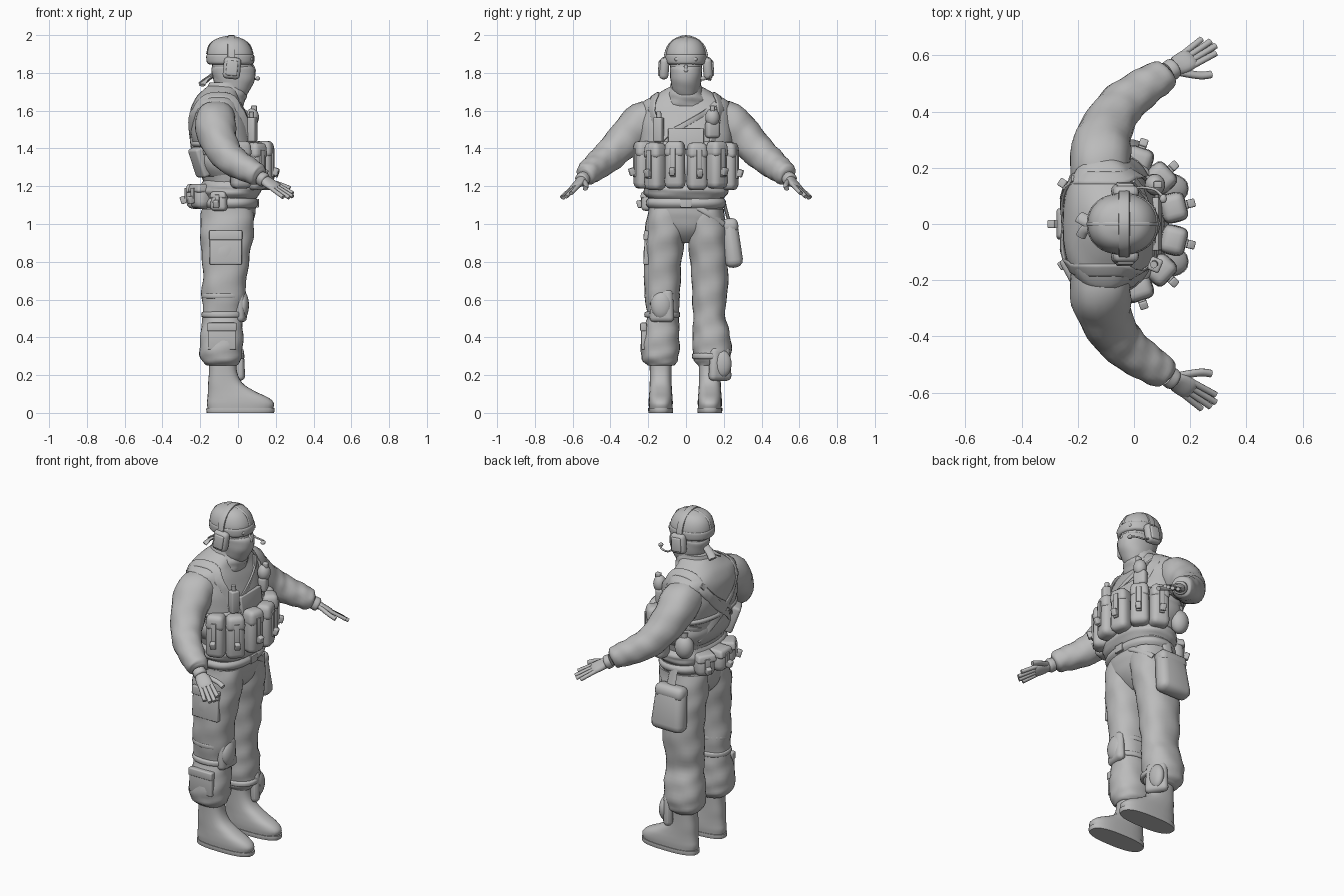
import bpy, bmesh, math
from mathutils import Vector, Matrix

if "Cube" in bpy.data.objects:
    bpy.data.objects.remove(bpy.data.objects["Cube"])

grey = bpy.data.materials.new("plain_grey")
grey.use_nodes = True
grey.diffuse_color = (0.5, 0.5, 0.5, 1)
grey.node_tree.nodes["Principled BSDF"].inputs["Base Color"].default_value = grey.diffuse_color


def finish(name, bm, angle=40):
    """Turn a bmesh into a smooth-shaded object with the grey material."""
    bmesh.ops.recalc_face_normals(bm, faces=bm.faces[:])
    mesh = bpy.data.meshes.new(name)
    bm.to_mesh(mesh)
    bm.free()
    mesh.materials.append(grey)
    mesh.polygons.foreach_set("use_smooth", [True] * len(mesh.polygons))
    mesh.set_sharp_from_angle(angle=math.radians(angle))
    obj = bpy.data.objects.new(name, mesh)
    bpy.context.scene.collection.objects.link(obj)


def spline(points, steps):
    """Catmull-Rom resampling of equal-length tuples."""
    pts = [Vector(p) for p in points]
    pts = [pts[0]] + pts + [pts[-1]]
    out = []
    for a, b, c, d in zip(pts, pts[1:], pts[2:], pts[3:]):
        for k in range(steps):
            t = k / steps
            out.append(b + (c - a) * (t / 2) + (a * 2 - b * 5 + c * 4 - d) * (t * t / 2)
                       + (b * 3 - a - c * 3 + d) * (t ** 3 / 2))
    return out + [pts[-1]]


def power(v, e):
    return math.copysign(abs(v) ** e, v)


def loft(name, rings, out=None, fold=0.0, square=2.2, sides=24, steps=4):
    """Skin rings (x, y, z, half a, half b); level rings, or square to the path if out is given."""
    rows = spline(rings, steps)
    bm = bmesh.new()
    loops = []
    for i, r in enumerate(rows):
        p = Vector(r[:3])
        u, v = Vector((1, 0, 0)), Vector((0, 1, 0))
        if out:
            t = (Vector(rows[min(i + 1, len(rows) - 1)][:3]) - Vector(rows[max(i - 1, 0)][:3])).normalized()
            n = out(p)
            v = (n - t * n.dot(t)).normalized()
            u = t.cross(v)
        loop = []
        for k in range(sides):
            th = math.tau * k / sides
            w = 1 + fold * (math.sin(2 * th + i * 1.3) + 0.7 * math.sin(5 * th - i * 0.9))
            loop.append(bm.verts.new(p + u * r[3] * w * power(math.cos(th), 2 / square)
                                     + v * r[4] * w * power(math.sin(th), 2 / square)))
        loops.append(loop)
    for a, b in zip(loops, loops[1:]):
        for k in range(sides):
            bm.faces.new((a[k], a[k - 1], b[k - 1], b[k]))
    bm.faces.new(loops[0])
    bm.faces.new(loops[-1])
    finish(name, bm, 55)


def column(name, rings, **kw):
    """Loft from (z, x, y, half a, half b) rows."""
    loft(name, [(x, y, z, a, b) for z, x, y, a, b in rings], **kw)


def tube(name, pts, a, b=None, out=None, **kw):
    up = out or (lambda p: Vector((0.1, 0.2, 1)))
    loft(name, [(*p, a, b or a) for p in pts], out=up, sides=10, **kw)


def box(name, pos, size, yaw=0, tilt=0, roll=0, bevel=0.2, taper=1.0):
    """Rounded box; taper scales the top."""
    bm = bmesh.new()
    bmesh.ops.create_cube(bm, size=1)
    for v in bm.verts:
        k = taper if v.co.z > 0 else 1
        v.co = Vector((v.co.x * size[0] * k, v.co.y * size[1] * k, v.co.z * size[2]))
    bmesh.ops.bevel(bm, geom=bm.edges[:], offset=bevel * min(size), segments=3, profile=0.5, affect='EDGES')
    turn = Matrix.Rotation(yaw, 4, 'Z') @ Matrix.Rotation(tilt, 4, 'Y') @ Matrix.Rotation(roll, 4, 'X')
    bm.transform(Matrix.Translation(pos) @ turn)
    finish(name, bm)


def ball(name, pos, size):
    bm = bmesh.new()
    bmesh.ops.create_uvsphere(bm, u_segments=20, v_segments=12, radius=1)
    bm.transform(Matrix.Translation(pos) @ Matrix.Diagonal((*size, 1)))
    finish(name, bm)


# Jacket
TORSO = [(0.9, -.06, 0, .06, .06), (.95, -.06, 0, .115, .13), (1.02, -.055, 0, .14, .185), (1.08, -.047, 0, .14, .197),
         (1.2, -.04, 0, .14, .205), (1.32, -.06, 0, .15, .23), (1.45, -.083, 0, .165, .25),
         (1.56, -.1, 0, .155, .245), (1.64, -.11, 0, .13, .232), (1.69, -.1, 0, .105, .15), (1.73, -.08, 0, .08, .08)]
column("jacket", TORSO, fold=.008, square=2.4, sides=36)


def on(deg, z, off=0.0):
    """Point on the jacket at an angle (0 = chest, 90 = left side) and height."""
    for lo, hi in zip(TORSO, TORSO[1:]):
        if lo[0] <= z <= hi[0]:
            break
    r = Vector(lo).lerp(Vector(hi), (z - lo[0]) / (hi[0] - lo[0]))
    c, s = math.cos(math.radians(deg)), math.sin(math.radians(deg))
    return Vector((r[1] + (r[3] + off) * power(c, .83), (r[4] + off) * power(s, .83), z))


def outward(p):
    return Vector((p.x + .09, p.y, (p.z - 1.4) * 0.9 if p.z > 1.6 else 0))


def strap(name, pts, width=.022):
    tube(name, [on(d, z, .004) for d, z in pts], width, .006, out=outward, square=4)


def girdle(name, z0, z1, off, fold=0.0):
    mid = [z0 + (z1 - z0) * k / 3 for k in range(4)]
    rows = []
    for z, grow in zip(mid, (-.004, off, off, -.004)):
        front, back, side = on(0, z), on(180, z), on(90, z)
        rows.append((z, (front.x + back.x) / 2, 0, (front.x - back.x) / 2 + grow, side.y + grow))
    column(name, rows, fold=fold, square=2.4, sides=36)


girdle("belt", 1.08, 1.14, .012)
girdle("jacket_hem", 1.13, 1.23, .02, .012)
girdle("rig_band", 1.25, 1.38, .015)
girdle("rig_top_band", 1.4, 1.44, .01)

# Harness straps crossing on the back
for side, s in (("left", 1), ("right", -1)):
    strap(side + "_shoulder_strap", [(s * 30, 1.42), (s * 35, 1.52), (s * 45, 1.61), (s * 65, 1.675),
                                     (s * 115, 1.675), (s * 145, 1.6), (s * 168, 1.5), (s * 190, 1.4), (s * 220, 1.3)], .026)
    strap(side + "_armpit_strap", [(s * 60, 1.4), (s * 90, 1.41), (s * 130, 1.38), (s * 170, 1.34)], .015)
strap("chest_sling", [(38, 1.64), (20, 1.59), (0, 1.53), (-20, 1.47), (-35, 1.4)], .014)
strap("back_sling", [(140, 1.64), (165, 1.54), (195, 1.42), (225, 1.28)], .014)
box("chest_panel", on(0, 1.45), (.025, .19, .11), tilt=-.12)


def pouch(name, pos, deg, size):
    """Padded pouch with flap, hanging strap and buckle facing outward."""
    yaw = math.radians(deg)
    d, w, h = size
    front = Matrix.Rotation(yaw, 3, 'Z') @ Vector((1, 0, 0))
    top = Vector((0, 0, h))
    box(name, pos, size, yaw, bevel=.35, taper=.92)
    box(name + "_flap", pos + top * .34, (d * 1.07, w * 1.02, h * .34), yaw, bevel=.3, taper=.86)
    box(name + "_strap", pos + front * d * .52 + top * .05, (.01, w * .26, h * .6), yaw)
    box(name + "_buckle", pos + front * (d * .5 + .016) - top * .14, (.028, .03, .04), yaw, tilt=.3)


# Pouches round the chest and the lower back
for i, deg in enumerate((-72, -43, -14, 14, 43, 72)):
    a = math.radians(deg)
    pos = Vector((-.045 + .192 * math.cos(a), .24 * math.sin(a), 1.312 - .008 * (i % 2)))
    pouch("chest_pouch_%d" % i, pos, deg, (.09, .108, .25))
for i, deg in enumerate((-148, 180, 148)):
    a = math.radians(deg)
    pouch("rear_pouch_%d" % i, Vector((-.035 + .185 * math.cos(a), .2 * math.sin(a), 1.145)), deg, (.11, .115, .13))
pouch("right_hip_pouch", Vector((-.1, -.2, 1.12)), -110, (.06, .09, .1))
box("slanted_back_pouch", (-.195, -.15, 1.33), (.07, .1, .16), yaw=.5, tilt=-.35)
ball("canteen", (-.14, .215, 1.27), (.055, .05, .07))
tube("canteen_neck", [(-.14, .215, 1.32), (-.14, .215, 1.36)], .022, out=outward)

# Radio and grenade on the chest
box("radio", (.075, -.145, 1.5), (.045, .05, .13), yaw=-.4)
tube("radio_antenna", [(.075, -.14, 1.54), (.07, -.145, 1.595)], .013, out=outward)
box("grenade_pouch", (.07, .14, 1.5), (.05, .075, .09), yaw=.4, bevel=.35)
ball("grenade", (.075, .14, 1.565), (.036, .038, .048))
box("grenade_lever", (.085, .14, 1.612), (.03, .025, .03))

# Neck scarf, head and mask
column("scarf", [(1.61, -.09, 0, .11, .12), (1.655, -.08, 0, .12, .118), (1.7, -.065, 0, .108, .093),
                 (1.75, -.06, 0, .09, .08)], fold=.025)
column("head", [(1.66, -.05, 0, .07, .07), (1.71, -.03, 0, .085, .068), (1.76, -.025, 0, .105, .077),
                (1.8, -.027, 0, .108, .08), (1.86, -.032, 0, .106, .088), (1.93, -.04, 0, .1, .09)])
column("face_mask", [(1.68, -.03, 0, .075, .062), (1.72, -.022, 0, .091, .075), (1.77, -.02, 0, .111, .083),
                     (1.82, -.026, 0, .116, .086), (1.835, -.027, 0, .106, .082)], fold=.006)
box("nose", (.078, 0, 1.825), (.03, .026, .05), tilt=-.3, bevel=.45, taper=.6)
box("brow", (.064, 0, 1.872), (.03, .12, .02), bevel=.4)
tube("scarf_knot", [(-.13, 0, 1.79), (-.165, .01, 1.765), (-.195, .025, 1.74)], .022, .01)
tube("scarf_tail", [(-.14, 0, 1.78), (-.175, -.02, 1.755), (-.19, -.045, 1.735)], .018, .008)

# Cap
column("cap", [(1.855, -.042, 0, .118, .1), (1.9, -.042, 0, .122, .106), (1.945, -.045, 0, .107, .093),
               (1.975, -.046, 0, .078, .068), (1.99, -.046, 0, .035, .03), (1.992, -.046, 0, .01, .01)], sides=32)
column("cap_band", [(1.845, -.04, 0, .112, .095), (1.855, -.04, 0, .125, .107), (1.89, -.041, 0, .127, .109),
                    (1.9, -.042, 0, .118, .102)], sides=32)
tube("cap_seam", [(.08, 0, 1.9), (.06, 0, 1.952), (.01, 0, 1.983), (-.046, 0, 1.993), (-.1, 0, 1.983),
                  (-.15, 0, 1.952), (-.166, 0, 1.9)], .008, .003, out=lambda p: p - Vector((-.045, 0, 1.86)))

# Headset
tube("headset_band", [(-.035, y, z) for y, z in ((-.118, 1.84), (-.104, 1.92), (-.068, 1.97), (0, 1.994),
                                                 (.068, 1.97), (.104, 1.92), (.118, 1.84))],
     .02, .006, out=lambda p: p - Vector((-.035, 0, 1.84)), square=4)
for side, s in (("left", 1), ("right", -1)):
    box(side + "_ear_cup", (-.032, s * .115, 1.825), (.092, .05, .115), tilt=.1, roll=s * .08, bevel=.45)
    box(side + "_ear_cup_cover", (-.032, s * .137, 1.825), (.06, .02, .08), tilt=.1, roll=s * .08, bevel=.4)
    ball(side + "_eye", (.062, s * .034, 1.853), (.014, .016, .009))
tube("mic_boom", [(-.01, .125, 1.79), (.03, .13, 1.765), (.075, .122, 1.765), (.1, .1, 1.77)], .005)
ball("mic", (.104, .09, 1.77), (.013, .016, .011))

# Sleeves, gloves and fingers
for side, s in (("left", 1), ("right", -1)):
    flip = Vector((1, s, 1))
    arm = [(-.115, .14, 1.555, .1), (-.12, .23, 1.535, .109), (-.11, .305, 1.463, .099), (-.076, .38, 1.388, .087),
           (-.035, .432, 1.34, .08), (.02, .475, 1.305, .072), (.068, .507, 1.28, .065), (.106, .528, 1.26, .057),
           (.118, .537, 1.253, .038)]
    up = lambda p: Vector((0.1, 0.1 * s, 1))
    loft(side + "_sleeve", [(x, y * s, z, r, r) for x, y, z, r in arm], out=up, fold=.022)
    along = Vector((.78, .47, -.48)).normalized()
    across = Vector((.68, -.68, .28))
    across = (across - along * across.dot(along)).normalized()
    normal = along.cross(across) * flip
    face = lambda p: normal
    wrist = Vector((.118, .54, 1.245))
    palm = [(0, .03, .027), (.03, .032, .025), (.06, .04, .02), (.1, .041, .017), (.118, .034, .011)]
    loft(side + "_palm", [(*((wrist + along * d) * flip), a, b) for d, a, b in palm], out=face, sides=16)
    loft(side + "_glove_cuff", [(*((wrist + along * d) * flip), r, r) for d, r in ((.0, .036), (.025, .038), (.035, .033))],
         out=face, sides=16)
    for i, length in enumerate((.1, .12, .116, .094)):
        base = wrist + along * .1 + across * (.029 - .0195 * i)
        tip = base + along * length + across * (.004 - .005 * i)
        tube(side + "_finger_%d" % i, [p * flip for p in (base, base.lerp(tip, .6), tip)], .0115, .0105, out=face)
    droop = Vector((0, 0, -.28))
    thumb = [wrist + along * d + across * w + droop * w for d, w in ((.03, .015), (.07, .055), (.1, .08), (.13, .093))]
    tube(side + "_thumb", [p * flip for p in thumb], .014, .012, out=face)

# Trousers and boots
for side, s in (("left", 1), ("right", -1)):
    leg = [(1.08, -.055, .1, .135, .1), (.98, -.058, .106, .143, .108), (.87, -.063, .118, .133, .104),
           (.75, -.068, .125, .118, .098), (.63, -.077, .126, .115, .094), (.52, -.081, .122, .106, .084),
           (.43, -.085, .133, .112, .098), (.34, -.09, .138, .115, .103), (.28, -.09, .137, .105, .094),
           (.25, -.085, .133, .078, .07)]
    column(side + "_trouser_leg", [(z, x, y * s, a, b) for z, x, y, a, b in leg], fold=.022, square=2.3, sides=28)
    y = s * .13 - .004
    column(side + "_boot", [(.02, .012, y, .172, .062), (.05, .013, y, .178, .064), (.08, 0, y, .162, .063),
                            (.115, -.035, y, .124, .06), (.16, -.068, y, .09, .058), (.23, -.08, y, .073, .058),
                            (.34, -.08, y, .075, .062)], square=2.6, sides=28)
    column(side + "_boot_sole", [(0, .012, y, .178, .064), (.012, .013, y, .181, .066), (.025, .013, y, .181, .066)],
           square=2.6, sides=28)
box("right_thigh_pocket", (-.065, -.206, .87), (.17, .03, .17), roll=-.06)
box("right_thigh_pocket_flap", (-.065, -.209, .94), (.175, .03, .05), roll=-.06)
box("right_shin_pocket", (-.085, -.222, .4), (.15, .03, .13))
box("right_shin_pocket_flap", (-.085, -.225, .455), (.155, .035, .045))


# Knee pads, the left one slipped down to the shin
def knee_pad(name, x, y, z, yaw, strap_heights):
    out = Matrix.Rotation(yaw, 3, 'Z') @ Vector((1, 0, 0))
    pos = Vector((x, y, z))
    box(name, pos, (.055, .135, .18), yaw, bevel=.48, taper=.85)
    ball(name + "_shell", pos + out * .01, (.033, .056, .075))
    for dz in strap_heights:
        column("%s_strap_%d" % (name, dz * 100), [(z + dz + h, -.08, math.copysign(.126, y), a, a * .83)
                                                  for h, a in ((-.016, .1), (-.01, .113), (.01, .113), (.016, .1))])


knee_pad("right_knee_pad", .015, -.128, .57, -.15, (-.05, .05))
knee_pad("left_knee_pad", -.01, .18, .26, .55, (.04,))

# Thigh bag hanging from the belt on the left
box("thigh_bag", (-.065, .242, .898), (.215, .1, .26), roll=.12, bevel=.42, taper=.84)
box("thigh_bag_flap", (-.065, .232, .99), (.185, .09, .08), roll=.12, bevel=.4)
tube("thigh_bag_front_strap", [(.085, .06, 1.09), (.075, .13, 1.05), (.03, .2, 1.0)], .016, .007, out=outward)
tube("thigh_bag_hanger", [(-.06, .2, 1.12), (-.06, .215, 1.06), (-.055, .235, .99)], .03, .008, out=outward)
box("belt_buckle", (.103, 0, 1.11), (.015, .06, .045))
